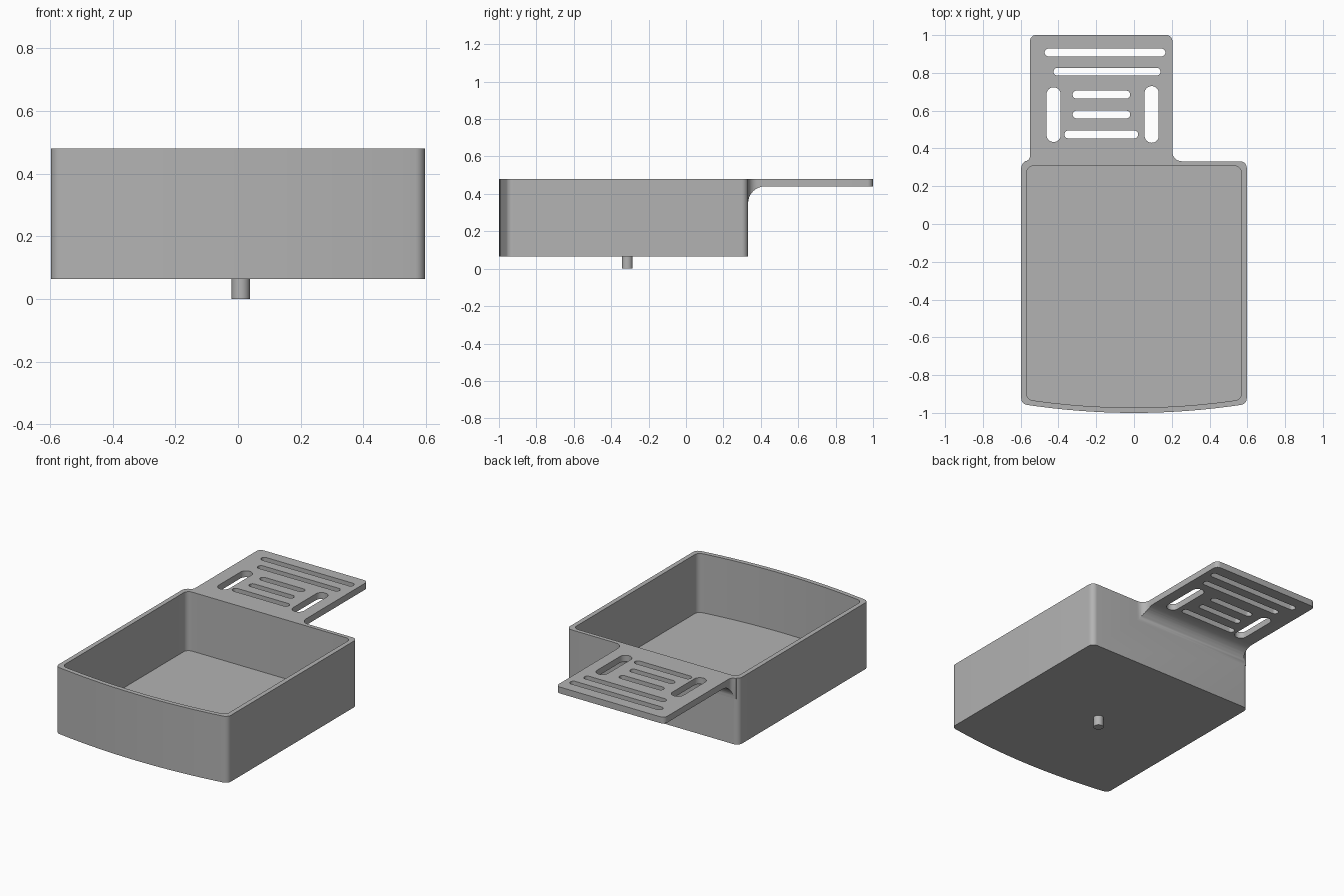
import bpy, bmesh, math
from mathutils import Vector

cube = bpy.data.objects.get("Cube")
if cube:
    bpy.data.objects.remove(cube, do_unlink=True)

grey = bpy.data.materials.new("mid grey")
grey.use_nodes = True
grey.diffuse_color = (0.45, 0.45, 0.45, 1)
grey.node_tree.nodes["Principled BSDF"].inputs["Base Color"].default_value = grey.diffuse_color


def rounded(corners, steps=8):
    """Outline from (x, y, radius) corners, each turned into an arc."""
    out = []
    for i, (x, y, r) in enumerate(corners):
        p = Vector((x, y))
        if r == 0:
            out.append(p)
            continue
        a = (Vector(corners[i - 1][:2]) - p).normalized()
        b = (Vector(corners[(i + 1) % len(corners)][:2]) - p).normalized()
        half = a.angle(b) / 2
        centre = p + (a + b).normalized() * r / math.sin(half)
        start = p + a * r / math.tan(half) - centre
        sweep = (math.pi - 2 * half) * (1 if a.x * b.y - a.y * b.x < 0 else -1)
        for k in range(steps + 1):
            t = sweep * k / steps
            c, s = math.cos(t), math.sin(t)
            out.append(centre + Vector((c * start.x - s * start.y, s * start.x + c * start.y)))
    return out


def prism(name, outline, low, high, axis="z"):
    """Extrude an outline along z, or a (y, z) profile along x."""
    bm = bmesh.new()
    place = (lambda p, d: (p.x, p.y, d)) if axis == "z" else (lambda p, d: (d, p.x, p.y))
    face = bm.faces.new([bm.verts.new(place(p, low)) for p in outline])
    moved = bmesh.ops.extrude_face_region(bm, geom=[face])["geom"]
    shift = Vector(place(Vector((0, 0)), high - low))
    bmesh.ops.translate(bm, vec=shift, verts=[v for v in moved if isinstance(v, bmesh.types.BMVert)])
    bmesh.ops.recalc_face_normals(bm, faces=bm.faces)
    mesh = bpy.data.meshes.new(name)
    bm.to_mesh(mesh)
    bm.free()
    mesh.materials.append(grey)
    obj = bpy.data.objects.new(name, mesh)
    bpy.context.collection.objects.link(obj)
    return obj


def combine(obj, tool, operation):
    """Apply a boolean and discard the tool."""
    mod = obj.modifiers.new("combine", "BOOLEAN")
    mod.operation, mod.object, mod.solver = operation, tool, "EXACT"
    bpy.context.view_layer.objects.active = obj
    bpy.ops.object.modifier_apply(modifier=mod.name)
    bpy.data.objects.remove(tool, do_unlink=True)


def bowed_box(half, back, front, bow, r):
    """Rectangle with rounded corners and a gently bowed front."""
    bowed = [(half * k / 8, front + bow * (k / 8) ** 2, 0) for k in range(-7, 8)]
    return rounded([(half, back, r), (-half, back, r), (-half, front + bow, r)]
                   + bowed + [(half, front + bow, r)])


def slot(x0, x1, y0, y1):
    r = min(x1 - x0, y1 - y0) * 0.499
    return rounded([(x0, y0, r), (x1, y0, r), (x1, y1, r), (x0, y1, r)])


TOP, BASE, FLOOR, BACK = 0.48, 0.064, 0.11, 0.332

# Open basin
basin = prism("basin_with_shelf", bowed_box(0.597, BACK, -1, 0.047, 0.035), BASE, TOP)
combine(basin, prism("hollow", bowed_box(0.568, 0.307, -0.972, 0.043, 0.035), FLOOR, TOP + 0.1),
        "DIFFERENCE")

# Shelf: plan outline with flared root, trimmed by a side profile with a curved underside
plan = rounded([(-0.58, 0.318, 0), (-0.58, BACK, 0), (-0.55, BACK, 0.0299), (-0.55, 1, 0.03),
                (0.203, 1, 0.03), (0.203, BACK, 0.05), (0.26, BACK, 0), (0.26, 0.318, 0)])
shelf = prism("shelf", plan, 0.3, TOP)
side = rounded([(0.3, TOP, 0), (0.3, 0.35, 0), (BACK, 0.35, 0), (BACK, 0.44, 0.0899),
                (1.1, 0.44, 0), (1.1, TOP, 0)])
combine(shelf, prism("side_trim", side, -0.7, 0.7, "x"), "INTERSECT")

# Drain slots
for bounds in [(-0.473, 0.166, 0.887, 0.929), (-0.426, 0.14, 0.786, 0.827),
               (-0.325, -0.02, 0.664, 0.706), (-0.325, -0.02, 0.559, 0.6),
               (-0.368, 0.022, 0.453, 0.495), (-0.463, -0.388, 0.434, 0.724),
               (0.056, 0.131, 0.43, 0.73)]:
    combine(shelf, prism("slot", slot(*bounds), 0.3, 0.6), "DIFFERENCE")
combine(basin, shelf, "UNION")

# Drain pin under the floor
ring = [Vector((0.009 + 0.029 * math.cos(k * math.tau / 32), -0.314 + 0.029 * math.sin(k * math.tau / 32)))
        for k in range(32)]
pin = prism("drain_pin", ring, 0, BASE + 0.01)

# Smooth curved walls, keep crisp rims
for obj in (basin, pin):
    bpy.ops.object.select_all(action="DESELECT")
    obj.select_set(True)
    bpy.context.view_layer.objects.active = obj
    bpy.ops.object.shade_smooth_by_angle(angle=math.radians(30))
